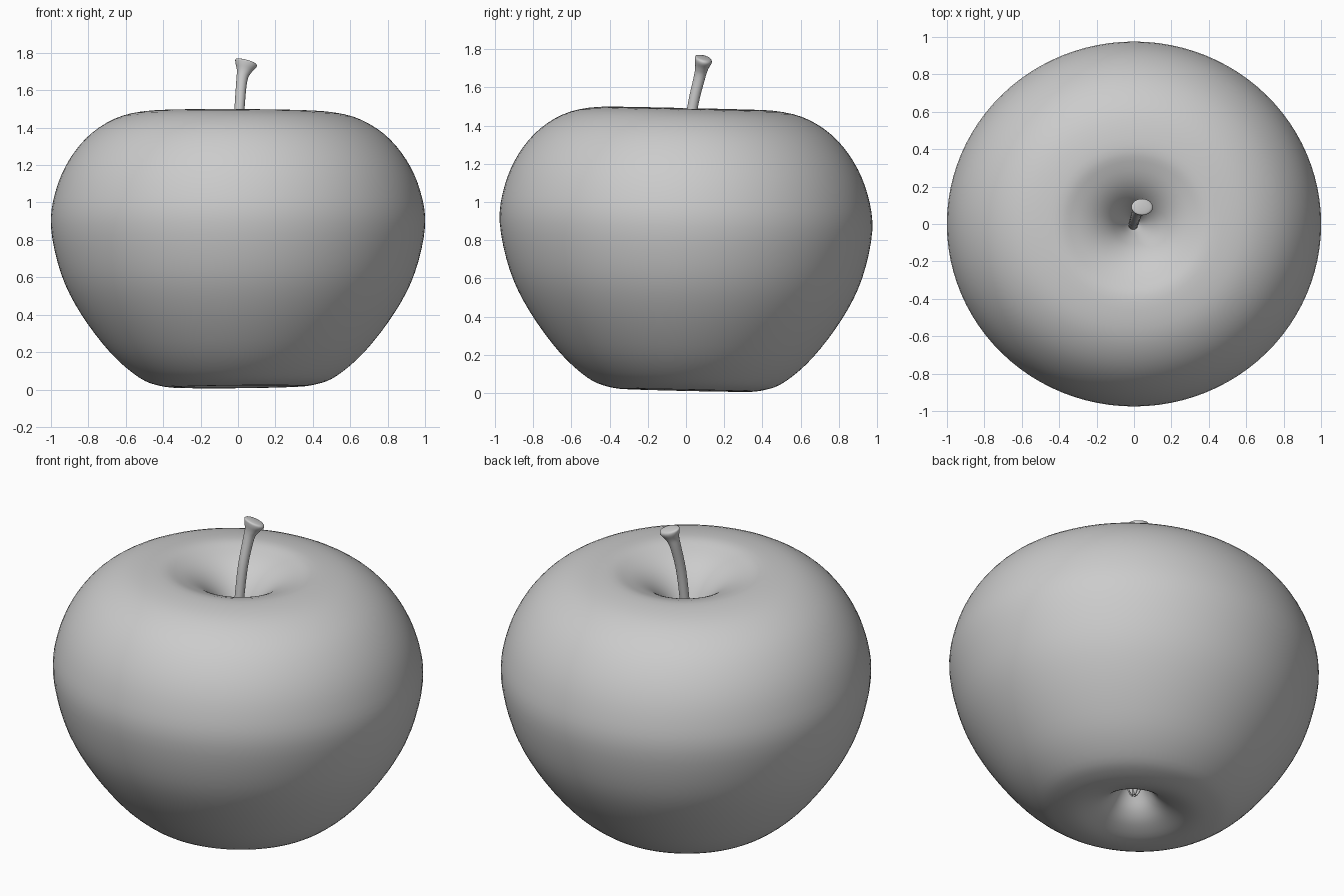
import bpy, bmesh, math
from mathutils import Vector

cube = bpy.data.objects.get("Cube")
if cube:
    bpy.data.objects.remove(cube)

grey = bpy.data.materials.new("light grey")
grey.use_nodes = True
grey.diffuse_color = (0.6, 0.6, 0.6, 1)
grey.node_tree.nodes["Principled BSDF"].inputs["Base Color"].default_value = (0.6, 0.6, 0.6, 1)


def smooth_path(points, steps):
    """Catmull-Rom interpolation through the points."""
    p = [Vector(q) for q in points]
    p = [2 * p[0] - p[1]] + p + [2 * p[-1] - p[-2]]
    out = []
    for a, b, c, d in zip(p, p[1:], p[2:], p[3:]):
        for i in range(steps):
            t = i / steps
            out.append(0.5 * (2 * b + (c - a) * t + (2 * a - 5 * b + 4 * c - d) * t ** 2
                              + (3 * b - a - 3 * c + d) * t ** 3))
    return out + [p[-2]]


def skin(name, rings):
    """Join rings of points into a closed, smooth surface."""
    bm = bmesh.new()
    loops = [[bm.verts.new(co) for co in ring] for ring in rings]
    n = len(loops[0])
    for low, high in zip(loops, loops[1:]):
        for i in range(n):
            j = (i + 1) % n
            bm.faces.new((low[i], low[j], high[j], high[i]))
    bm.faces.new(loops[0][::-1])
    bm.faces.new(loops[-1])
    bmesh.ops.recalc_face_normals(bm, faces=bm.faces)
    for f in bm.faces:
        f.smooth = True
    mesh = bpy.data.meshes.new(name)
    bm.to_mesh(mesh)
    bm.free()
    mesh.materials.append(grey)
    obj = bpy.data.objects.new(name, mesh)
    bpy.context.collection.objects.link(obj)
    return obj


def circle(n):
    return [(math.cos(math.tau * i / n), math.sin(math.tau * i / n)) for i in range(n)]


# Fruit body: turned profile from the lower hollow to the upper one, slightly tilted
profile = [(0.004, 0.26), (0.03, 0.24), (0.08, 0.17), (0.13, 0.1), (0.2, 0.05), (0.31, 0.016),
           (0.42, 0.025), (0.53, 0.07), (0.68, 0.2), (0.84, 0.41), (0.945, 0.62), (1.0, 0.87),
           (0.975, 1.06), (0.9, 1.23), (0.78, 1.37), (0.62, 1.46), (0.43, 1.49), (0.32, 1.467),
           (0.22, 1.42), (0.14, 1.35), (0.08, 1.26), (0.03, 1.16), (0.004, 1.13)]
skin("fruit_body", [[(r * c, 0.975 * r * s, z - 0.022 * r * s + 0.01 * r * c * (1 - z))
                     for c, s in circle(96)] for r, z in smooth_path(profile, 4)])

# Stem: bent tube with a flared, slanted head; each point is x, y, z, x radius, y radius
stem = [(-0.005, -0.01, 1.1, 0.026, 0.026), (0, 0.01, 1.3, 0.026, 0.026),
        (0.008, 0.035, 1.5, 0.027, 0.028), (0.02, 0.07, 1.65, 0.029, 0.03),
        (0.032, 0.082, 1.7, 0.038, 0.034), (0.042, 0.09, 1.735, 0.056, 0.044),
        (0.043, 0.09, 1.754, 0.054, 0.041), (0.043, 0.089, 1.76, 0.025, 0.02)]
skin("stem", [[(p[0] + p[3] * c, p[1] + p[4] * s,
                p[2] - (0.25 * p[3] * c + 0.2 * p[4] * s) * min(1, max(0, (p[2] - 1.5) * 4)))
               for c, s in circle(20)] for p in smooth_path(stem, 4)])

# Dried blossom remains: small tapered leaves in the lower hollow
for k in range(5):
    a = math.tau * k / 5
    axis = Vector((math.cos(a), math.sin(a), 0))
    leaf = [(0.02, 0.27, 0.018), (0.03, 0.2, 0.017), (0.022, 0.15, 0.012), (0.012, 0.12, 0.004)]
    skin(f"blossom_leaf_{k + 1}", [[axis * r + Vector((w * c, w * s, z)) for c, s in circle(10)]
                                   for r, z, w in smooth_path(leaf, 3)])
